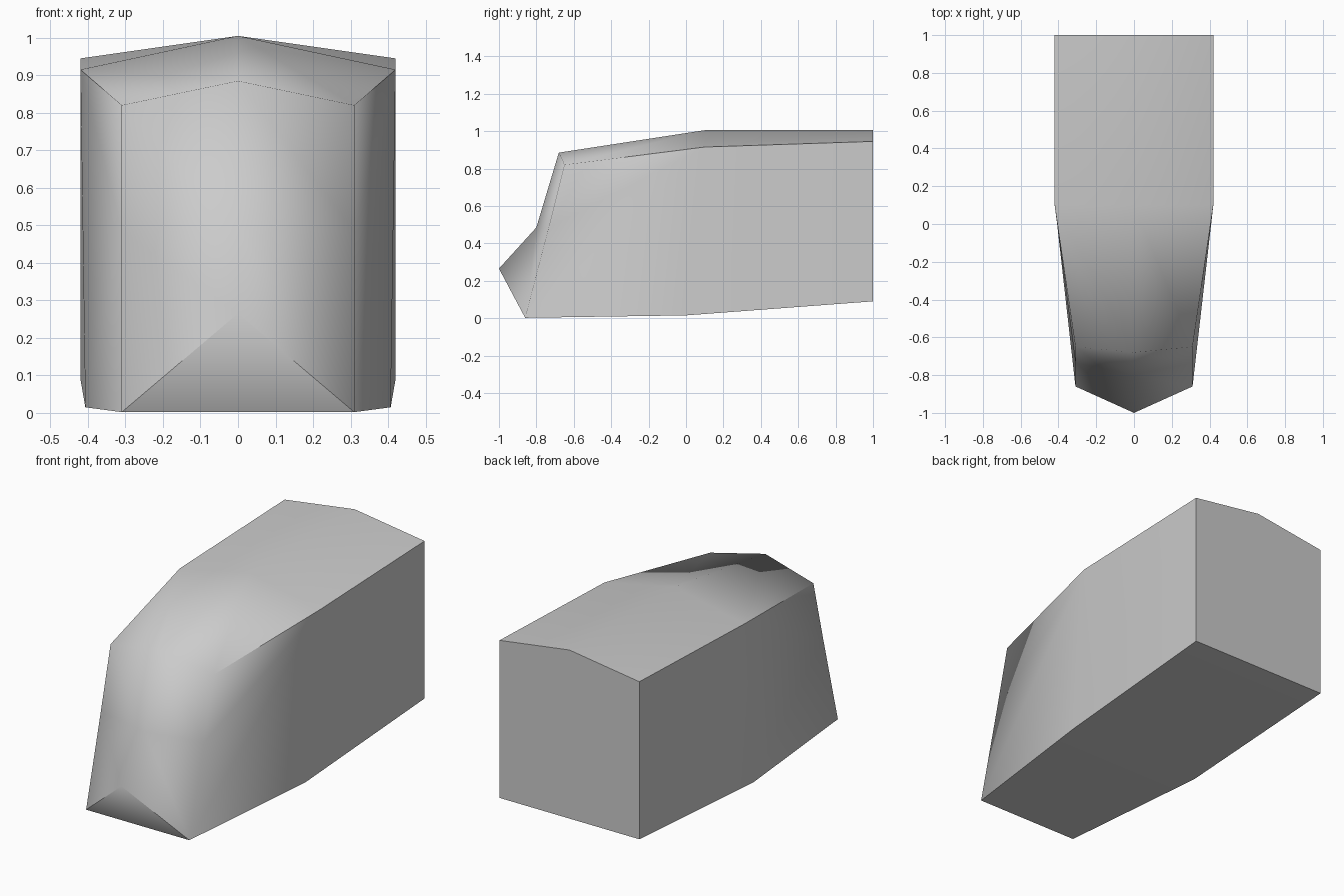
import bpy, bmesh

if "Cube" in bpy.data.objects:
    bpy.data.objects.remove(bpy.data.objects["Cube"])

# Corner points of the right half; points with x = 0 lie on the centre line
P = {
    "ridge_back": (0, 1, 1.005), "ridge_mid": (0, 0.1, 1.005),
    "ridge_front": (0, -0.68, 0.885), "brow": (0, -0.8, 0.485), "nose": (0, -1, 0.265),
    "roof_back": (0.42, 1, 0.945), "roof_mid": (0.42, 0.1, 0.915), "roof_front": (0.31, -0.65, 0.82),
    "cheek": (0.31, -0.734, 0.485), "chin": (0.31, -0.86, 0.002),
    "sill_mid": (0.407, 0.0, 0.015), "sill_back": (0.42, 1, 0.09),
}
# Panels that are mirrored left and right
PANELS = [
    ("ridge_back", "ridge_mid", "roof_mid", "roof_back"),       # rear roof
    ("ridge_mid", "ridge_front", "roof_front", "roof_mid"),     # front roof
    ("ridge_front", "brow", "cheek", "roof_front"),             # upper nose
    ("brow", "nose", "chin", "cheek"),                          # lower nose
    ("roof_back", "roof_mid", "sill_mid", "sill_back"),         # rear side
    ("roof_mid", "cheek", "chin", "sill_mid"),                  # front side
    ("roof_mid", "roof_front", "cheek"),                        # side upper corner
]

bm = bmesh.new()
verts = {}
for name, (x, y, z) in P.items():
    verts[name, 1] = bm.verts.new((x, y, z))
    verts[name, -1] = verts[name, 1] if x == 0 else bm.verts.new((-x, y, z))


def face(*keys):
    bm.faces.new([verts[k] for k in keys])


for s in (1, -1):
    for panel in PANELS:
        face(*[(n, s) for n in panel[::s]])

# Panels that span both sides: chin, floor and back wall
face(("nose", 1), ("chin", -1), ("chin", 1))
face(("chin", 1), ("chin", -1), ("sill_mid", -1), ("sill_mid", 1))
face(("sill_mid", 1), ("sill_mid", -1), ("sill_back", -1), ("sill_back", 1))
face(("roof_back", 1), ("ridge_back", 1), ("roof_back", -1), ("sill_back", -1), ("sill_back", 1))
bmesh.ops.recalc_face_normals(bm, faces=bm.faces)

# Smooth everywhere except roof edges, sills, chin and back wall
for f in bm.faces:
    f.smooth = True
LINES = [
    ("ridge_back", "roof_back"), ("roof_back", "sill_back"), ("roof_back", "roof_mid"),
    ("roof_mid", "roof_front"), ("sill_back", "sill_mid"), ("sill_mid", "chin"), ("chin", "nose"),
]
for a, b in LINES:
    for s in (1, -1):
        bm.edges.get((verts[a, s], verts[b, s])).smooth = False
bm.edges.get((verts["chin", 1], verts["chin", -1])).smooth = False
bm.edges.get((verts["sill_back", 1], verts["sill_back", -1])).smooth = False
bm.verts.index_update()
nose = verts["nose", 1].index

mesh = bpy.data.meshes.new("body_shell")
bm.to_mesh(mesh)
bm.free()

# The nose tip stays rounded although creases run into it
tip = mesh.vertices[nose].normal.copy()
normals = [tip if l.vertex_index == nose else mesh.corner_normals[l.index].vector.copy()
           for l in mesh.loops]
mesh.normals_split_custom_set(normals)

body = bpy.data.objects.new("body_shell", mesh)
bpy.context.collection.objects.link(body)
grey = bpy.data.materials.new("light_grey")
grey.diffuse_color = (0.6, 0.6, 0.6, 1)
grey.use_nodes = True
grey.node_tree.nodes["Principled BSDF"].inputs["Base Color"].default_value = grey.diffuse_color
mesh.materials.append(grey)
